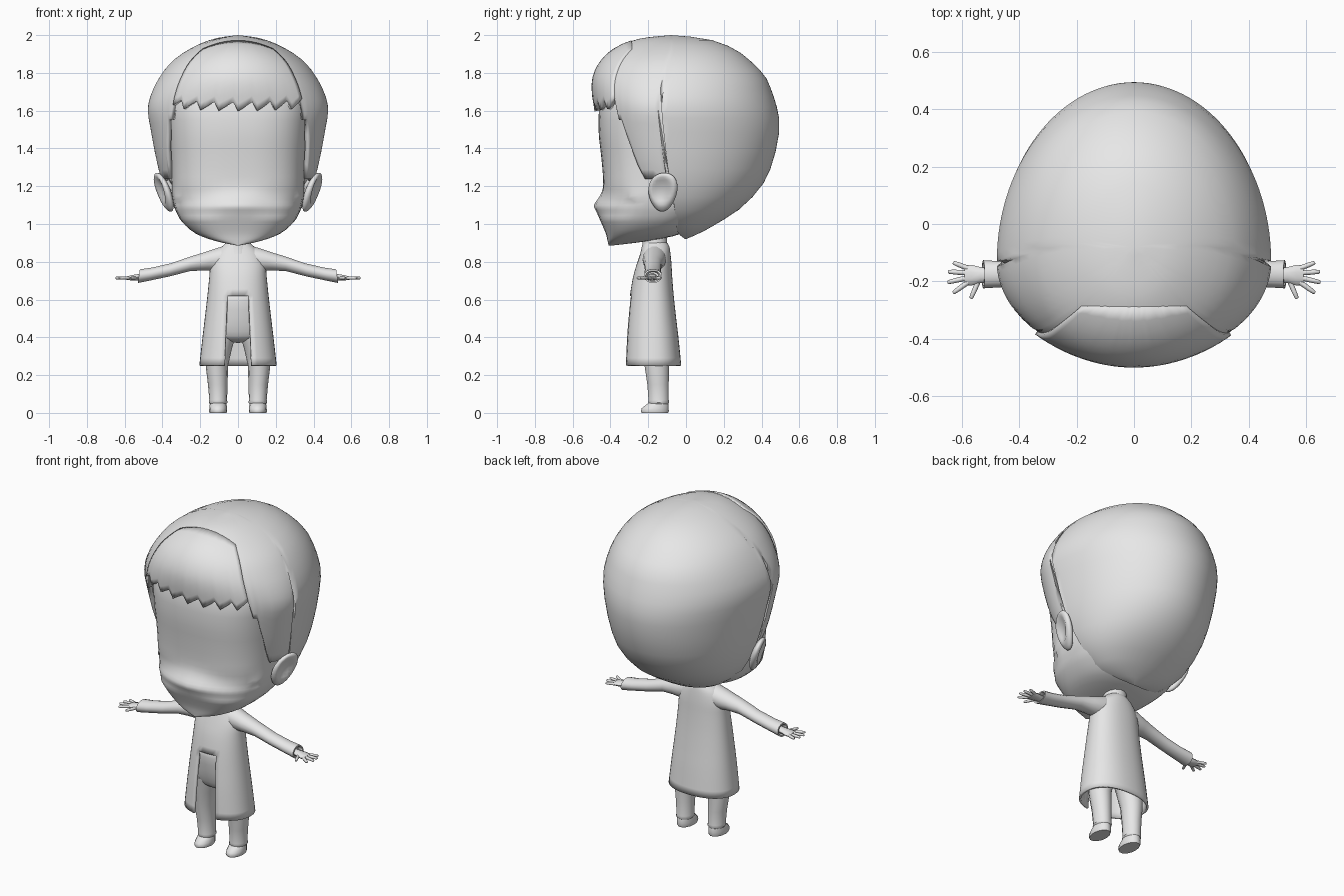
import bpy, bmesh, math
from mathutils import Vector

clay = bpy.data.materials.new("plain_grey")
clay.diffuse_color = (0.8, 0.8, 0.8, 1)


def finish(name, bm, angle=45, thick=0.0, recalc=True):
    bmesh.ops.remove_doubles(bm, verts=bm.verts, dist=0.0004)
    if recalc:
        bmesh.ops.recalc_face_normals(bm, faces=bm.faces)
    me = bpy.data.meshes.new(name)
    bm.to_mesh(me)
    bm.free()
    me.materials.append(clay)
    for p in me.polygons:
        p.use_smooth = True
    me.set_sharp_from_angle(angle=math.radians(angle))
    ob = bpy.data.objects.new(name, me)
    bpy.context.collection.objects.link(ob)
    if thick:
        mod = ob.modifiers.new("thickness", 'SOLIDIFY')
        mod.thickness = thick
        mod.offset = -1
    return ob


def sample(table, u):
    """Smooth curve through the table rows, u counted in rows."""
    last = len(table) - 1
    i = max(0, min(int(u), last - 1))
    t = u - i
    p0, p1, p2, p3 = (table[max(0, min(k, last))] for k in range(i - 1, i + 3))
    return [b + 0.5 * t * (c - a + t * (2 * a - 5 * b + 4 * c - d + t * (3 * (b - c) + d - a)))
            for a, b, c, d in zip(p0, p1, p2, p3)]


def point(table, u, deg, n=2.0, push=0.0):
    """Point on a ring (z, half width, front y, widest y, back y); 0 degrees is the front."""
    z, w, yf, yc, yb = sample(table, u)
    s, c = math.sin(math.radians(deg)), math.cos(math.radians(deg))
    sx = math.copysign(abs(s) ** (2 / n), s)
    cy = math.copysign(abs(c) ** (2 / n), c)
    y = yc - cy * ((yc - yf) if c > 0 else (yb - yc))
    return Vector((w * sx + push * s, y - push * c, z))


def find_u(table, test):
    u = 0.0
    while u < len(table) - 1 and not test(u):
        u += 0.02
    return min(u, len(table) - 1)


def shell(name, table, angles, rows, lo=None, hi=None, n=2.0, push=0.0, thick=0.0,
          drop=None, angle=45):
    """Wrap a grid around the ring table; lo and hi trim each column."""
    bm = bmesh.new()
    grid = []
    for a in angles:
        u0 = lo(a) if lo else 0
        u1 = hi(a) if hi else len(table) - 1
        grid.append([bm.verts.new(point(table, u0 + (u1 - u0) * j / rows, a, n, push))
                     for j in range(rows + 1)])
    for i in range(len(grid) - 1):
        mid = (angles[i] + angles[i + 1]) / 2
        for j in range(rows):
            q = (grid[i][j], grid[i + 1][j], grid[i + 1][j + 1], grid[i][j + 1])
            if not (drop and drop(mid, sum(v.co.z for v in q) / 4)):
                bm.faces.new(q)
    return finish(name, bm, angle, thick, recalc=False)


def tube(name, rings, sides=14, angle=50):
    """Closed loft of ellipses given as (centre, half axis, half axis)."""
    bm = bmesh.new()
    loops = []
    for c, a, b in rings:
        c, a, b = Vector(c), Vector(a), Vector(b)
        loops.append([bm.verts.new(c + a * math.cos(k * math.tau / sides)
                                   + b * math.sin(k * math.tau / sides)) for k in range(sides)])
    for l0, l1 in zip(loops, loops[1:]):
        for k in range(sides):
            m = (k + 1) % sides
            bm.faces.new((l0[k], l0[m], l1[m], l1[k]))
    bm.faces.new(loops[0])
    bm.faces.new(loops[-1])
    return finish(name, bm, angle)


# Face with snout-like nose and pointed chin
FACE = [(0.885, 0, -0.41, -0.405, -0.40), (0.91, 0.12, -0.415, -0.34, -0.20),
        (0.95, 0.225, -0.425, -0.24, -0.02), (1.01, 0.295, -0.45, -0.18, 0.05),
        (1.06, 0.325, -0.472, -0.15, 0.10), (1.10, 0.34, -0.487, -0.14, 0.14),
        (1.15, 0.35, -0.455, -0.14, 0.18), (1.21, 0.352, -0.438, -0.14, 0.2),
        (1.35, 0.358, -0.448, -0.14, 0.22), (1.5, 0.37, -0.463, -0.14, 0.22),
        (1.65, 0.37, -0.45, -0.14, 0.22), (1.8, 0.28, -0.36, -0.12, 0.15), (1.88, 0, -0.1, -0.1, -0.1)]
face = shell("face", FACE, [k * 7.5 for k in range(49)], 36, n=2.6, angle=60)
for v in face.data.vertices:                     # soften the snout away from the middle
    if v.co.y < -0.3 and 1.03 < v.co.z < 1.2:
        v.co.y += 0.035 * (1 - math.exp(-(v.co.x / 0.13) ** 2)) * (1 - abs(v.co.z - 1.11) / 0.09)

# Hair cap with stepped sideburns
HAIR = [(0.92, 0, -0.01, -0.005, 0), (0.955, 0.17, -0.09, -0.045, 0.08),
        (1.0, 0.25, -0.15, -0.05, 0.16), (1.08, 0.335, -0.25, -0.06, 0.285),
        (1.2, 0.393, -0.35, -0.08, 0.40), (1.33, 0.43, -0.42, -0.10, 0.46),
        (1.5, 0.462, -0.46, -0.12, 0.495), (1.61, 0.478, -0.475, -0.13, 0.483),
        (1.7, 0.455, -0.488, -0.12, 0.455), (1.78, 0.413, -0.483, -0.10, 0.42),
        (1.86, 0.35, -0.445, -0.08, 0.345), (1.93, 0.25, -0.37, -0.06, 0.25),
        (1.98, 0.13, -0.25, -0.07, 0.11), (2.0, 0, -0.08, -0.08, -0.08)]
SIDE = [(46, 1.66), (52, 1.55), (56, 1.47), (59, 1.40), (62, 1.31), (75, 1.235), (88, 1.22)]


def hairline(deg):
    a = min(deg, 360 - deg)
    if a > 88:
        return 0
    z = next(h for limit, h in SIDE if a <= limit)
    return find_u(HAIR, lambda u: sample(HAIR, u)[0] >= z)


shell("hair", HAIR, [k * 3 for k in range(121)], 22, lo=hairline, thick=0.025)


# Fringe laid over the forehead with sawtooth strands
def fringe_low(deg):
    z = 1.595 + 0.065 * (((deg + 48) / 12) % 1) + 0.02 * (abs(deg) / 45) ** 2
    return find_u(HAIR, lambda u: sample(HAIR, u)[0] >= z)


def fringe_top(deg):
    return find_u(HAIR, lambda u: sample(HAIR, u)[0] > 1.75 and point(HAIR, u, deg).y > -0.28)


shell("fringe", HAIR, [-45 + k * 3 for k in range(31)], 12, lo=fringe_low, hi=fringe_top,
      push=0.011, thick=0.03)

# Neck
tube("neck", [((0, -0.165, z), (r, 0, 0), (0, r, 0)) for z, r in ((0.84, 0.08), (0.9, 0.066), (1.02, 0.066))])

# Long coat, open at the front below the waist
COAT = [(0.25, 0.205, -0.325, -0.17, -0.025), (0.4, 0.188, -0.318, -0.17, -0.04),
        (0.5, 0.176, -0.31, -0.17, -0.052), (0.62, 0.162, -0.297, -0.17, -0.065),
        (0.72, 0.152, -0.28, -0.17, -0.073), (0.79, 0.145, -0.26, -0.17, -0.077),
        (0.85, 0.118, -0.24, -0.165, -0.083), (0.885, 0.08, -0.23, -0.165, -0.09),
        (0.905, 0.06, -0.22, -0.165, -0.105)]
shell("coat", COAT, [k * 9 for k in range(41)], 24, n=2.25, thick=0.012,
      drop=lambda a, z: min(a, 360 - a) < 18 and z < 0.62)

# Trouser hips
HIPS = [(0.37, 0.0, -0.16, -0.16, -0.16), (0.385, 0.10, -0.225, -0.16, -0.1),
        (0.42, 0.15, -0.255, -0.16, -0.075), (0.52, 0.15, -0.28, -0.16, -0.075),
        (0.64, 0.14, -0.28, -0.16, -0.08), (0.68, 0, -0.16, -0.16, -0.16)]
shell("trouser_hips", HIPS, [k * 15 for k in range(25)], 14, n=2.2)

for s, side in ((1, "left"), (-1, "right")):
    # Trouser leg
    tube(side + "_leg", [((s * x, y, z), (rx, 0, 0), (0, ry, 0)) for z, x, rx, y, ry in (
        (0.045, 0.105, 0.042, -0.145, 0.05), (0.055, 0.105, 0.05, -0.145, 0.057),
        (0.068, 0.105, 0.047, -0.145, 0.055), (0.15, 0.107, 0.052, -0.148, 0.058),
        (0.25, 0.112, 0.059, -0.155, 0.066), (0.34, 0.103, 0.071, -0.16, 0.076),
        (0.43, 0.085, 0.078, -0.165, 0.085))])
    # Shoe
    tube(side + "_shoe", [((s * 0.105, y, z), (rx, 0, 0), (0, ry, 0)) for z, rx, y, ry in (
        (0, 0.045, -0.165, 0.072), (0.008, 0.048, -0.165, 0.076), (0.025, 0.047, -0.163, 0.073),
        (0.042, 0.045, -0.152, 0.062), (0.056, 0.042, -0.145, 0.05))])
    # Sleeve with hollow-looking cuff end
    tube(side + "_sleeve", [((s * x, y, z), (0, ry, 0), (s * -0.15 * rz, 0, rz)) for x, y, z, ry, rz in (
        (0.05, -0.165, 0.825, 0.062, 0.07), (0.12, -0.168, 0.812, 0.062, 0.062),
        (0.18, -0.172, 0.803, 0.055, 0.05), (0.25, -0.175, 0.79, 0.046, 0.041),
        (0.36, -0.175, 0.757, 0.043, 0.036), (0.46, -0.175, 0.735, 0.045, 0.035),
        (0.525, -0.175, 0.724, 0.049, 0.037), (0.525, -0.175, 0.724, 0.04, 0.029),
        (0.505, -0.175, 0.726, 0.03, 0.02))])
    # Hand and fingers
    tube(side + "_palm", [((s * x, -0.178, z), (0, ry, 0), (0, 0, rz)) for x, z, ry, rz in (
        (0.49, 0.722, 0.024, 0.018), (0.535, 0.718, 0.028, 0.017),
        (0.565, 0.715, 0.036, 0.014), (0.59, 0.713, 0.034, 0.01))], sides=10)
    for k, (x0, y0, x1, y1) in enumerate(((0.54, -0.195, 0.568, -0.26), (0.578, -0.203, 0.63, -0.24),
                                          (0.583, -0.188, 0.649, -0.203), (0.583, -0.17, 0.647, -0.166),
                                          (0.578, -0.154, 0.63, -0.134))):
        d = Vector((s * (x1 - x0), y1 - y0, 0))
        n = Vector((-d.y, d.x, 0)).normalized()
        start = Vector((s * x0, y0, 0.714))
        tube(f"{side}_finger_{k}", [(start + d * t, n * r, (0, 0, r)) for t, r in
                                    ((0, 0.009), (0.6, 0.0085), (0.93, 0.007), (1, 0.004))], sides=8)
    # Ear with a dished outer face
    bm = bmesh.new()
    bmesh.ops.create_uvsphere(bm, u_segments=24, v_segments=14, radius=1)
    for v in bm.verts:
        p = v.co.copy()
        r = math.hypot(p.y + 0.1, p.z - 0.1)
        x = 0.034 * p.x
        if p.x > 0 and r < 0.75:
            x -= 0.034 * (1 - (r / 0.75) ** 2)
        y = 0.076 * p.y * (1 + 0.2 * p.z)
        z = 0.103 * p.z
        v.co = (s * (0.392 + x + 0.33 * z + 0.30 * y), -0.122 + y, 1.168 + z + 0.1 * y)
    finish(side + "_ear", bm, 60)
